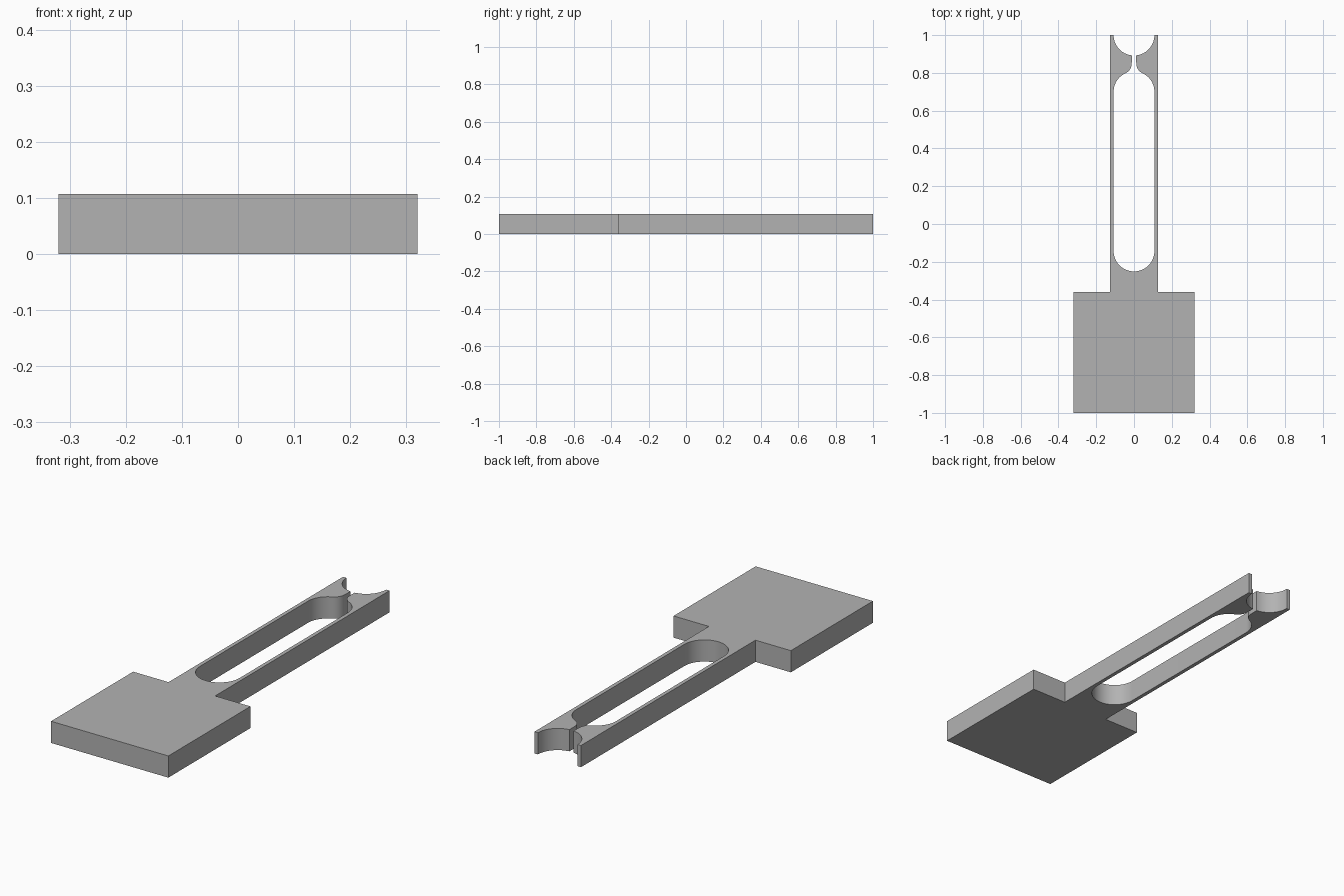
import bpy
import bmesh
from math import cos, sin, radians

cube = bpy.data.objects.get("Cube")
if cube:
    bpy.data.objects.remove(cube, do_unlink=True)

HEIGHT = 0.107
SLOT_R = 0.108      # radius of the slot ends and the tip notch
TIP_GAP = 0.012     # half the gap between the two tips
BLEND_R = 0.058     # rounding from slot to tip
BLEND_ANGLE = 65


def arc(cx, cy, r, start, end, steps=16):
    """Points along an arc, angles in degrees."""
    angles = [radians(start + (end - start) * i / steps) for i in range(steps + 1)]
    return [(cx + r * cos(a), cy + r * sin(a)) for a in angles]


# Half outline: square grip, outer arm edge, tip notch, rounded tip, slot
slot_top, slot_bottom = 0.70, -0.143
reach = SLOT_R + BLEND_R
blend_x = TIP_GAP + BLEND_R
blend_y = slot_top + reach * sin(radians(BLEND_ANGLE))
half = [(0.32, -1), (0.32, -0.36), (0.127, -0.36), (0.127, 1)]
half += arc(0, 1, SLOT_R, 0, -84)
half += arc(blend_x, blend_y, BLEND_R, 180, 180 + BLEND_ANGLE, 10)
half += arc(0, slot_top, SLOT_R, BLEND_ANGLE, 0)[1:]
half += arc(0, slot_bottom, SLOT_R, 0, -90)
outline = half + [(-x, y) for x, y in reversed(half[:-1])]

# Extrude the mirrored outline into a plate
bm = bmesh.new()
face = bm.faces.new([bm.verts.new((x, y, 0)) for x, y in outline])
result = bmesh.ops.extrude_face_region(bm, geom=[face])
top = [v for v in result["geom"] if isinstance(v, bmesh.types.BMVert)]
bmesh.ops.translate(bm, verts=top, vec=(0, 0, HEIGHT))
bmesh.ops.recalc_face_normals(bm, faces=bm.faces)
mesh = bpy.data.meshes.new("forked_plate")
bm.to_mesh(mesh)
bm.free()

plate = bpy.data.objects.new("forked_plate", mesh)
bpy.context.collection.objects.link(plate)

# Plain grey
grey = bpy.data.materials.new("plain_grey")
grey.use_nodes = True
colour = (0.45, 0.45, 0.45, 1)
grey.diffuse_color = colour
grey.node_tree.nodes["Principled BSDF"].inputs["Base Color"].default_value = colour
mesh.materials.append(grey)

bpy.ops.object.select_all(action="DESELECT")
plate.select_set(True)
bpy.context.view_layer.objects.active = plate
bpy.ops.object.shade_smooth_by_angle(angle=radians(30))
